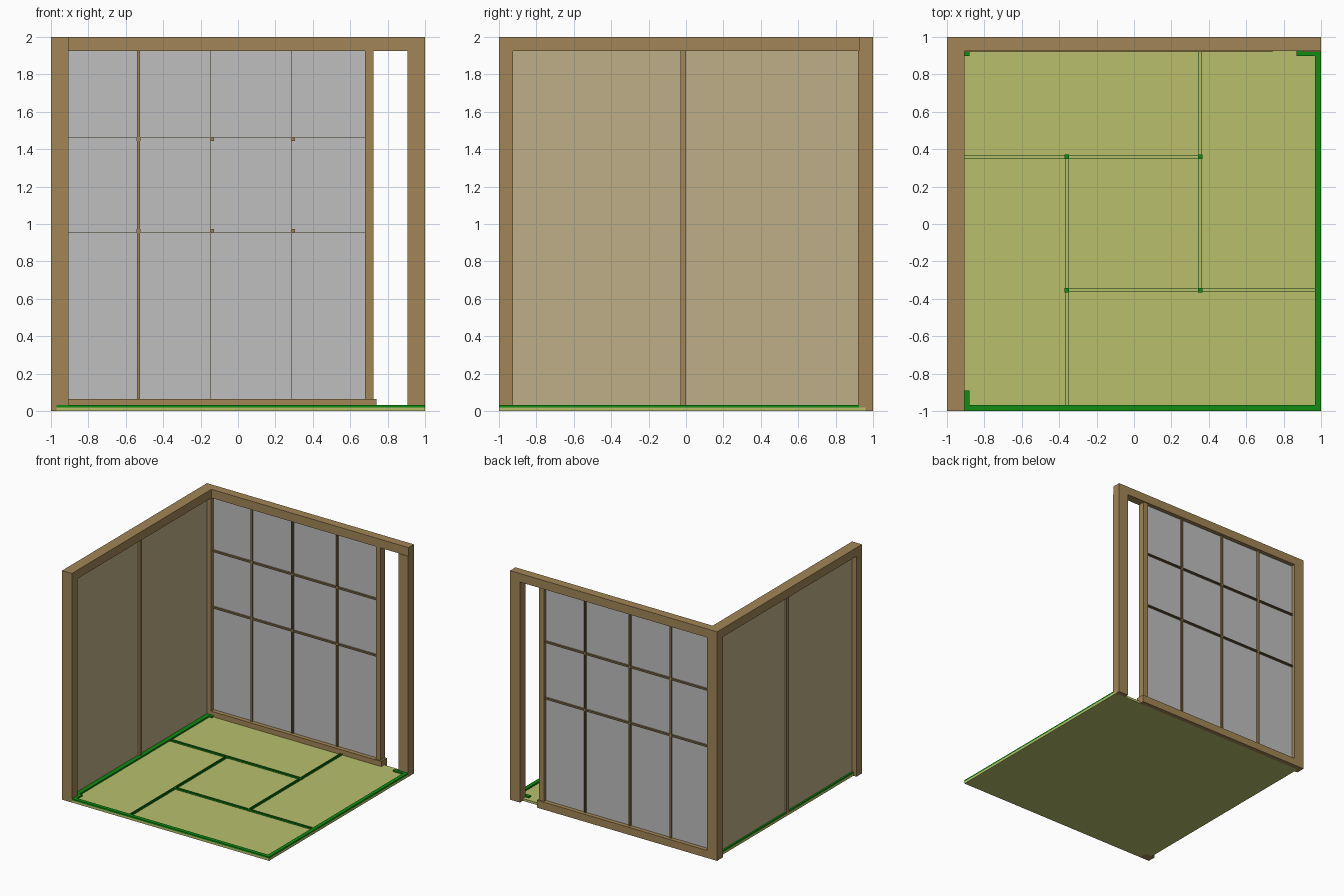
import bpy
import bmesh

cube = bpy.data.objects.get("Cube")
if cube:
    bpy.data.objects.remove(cube, do_unlink=True)


def material(name, rgb):
    m = bpy.data.materials.new(name)
    m.use_nodes = True
    m.diffuse_color = (*rgb, 1)
    bsdf = m.node_tree.nodes["Principled BSDF"]
    bsdf.inputs["Base Color"].default_value = (*rgb, 1)
    bsdf.inputs["Roughness"].default_value = 0.8
    return m


WOOD = material("brown wood", (0.36, 0.235, 0.093))
PAPER = material("grey paper", (0.52, 0.52, 0.52))
TAN = material("tan panel", (0.515, 0.429, 0.242))
MAT = material("straw mat", (0.479, 0.527, 0.15))
GREEN = material("green trim", (0.005, 0.262, 0.006))


def boxes(name, mat, *spans):
    """One object from boxes, each given as (x0, x1, y0, y1, z0, z1)."""
    bm = bmesh.new()
    for x0, x1, y0, y1, z0, z1 in spans:
        geo = bmesh.ops.create_cube(bm, size=1)
        for v in geo["verts"]:
            v.co = ((x0 + x1) / 2 + v.co.x * (x1 - x0),
                    (y0 + y1) / 2 + v.co.y * (y1 - y0),
                    (z0 + z1) / 2 + v.co.z * (z1 - z0))
    me = bpy.data.meshes.new(name)
    bm.to_mesh(me)
    bm.free()
    me.materials.append(mat)
    ob = bpy.data.objects.new(name, me)
    bpy.context.collection.objects.link(ob)
    return ob


IN = -0.905     # inner face of the side wall
BACK = 0.925    # inner face of the back wall
TOP = 1.925     # underside of the top beams
FIN = 0.002     # thickness of the thin trim walls

# Floor slab
boxes("floor", MAT, (-0.97, 1, -1, 0.96, 0, 0.02))

# Raised green border with inner corner pieces
boxes("floor_border", GREEN,
      (-0.97, 1, -1, -0.967, 0.02, 0.033),
      (0.967, 1, -0.967, BACK, 0.02, 0.033),
      (-0.97, -0.907, -0.967, BACK, 0.02, 0.033))
boxes("border_corners", GREEN,
      (-0.907, -0.88, -0.967, -0.89, 0.02, 0.033),
      (-0.907, -0.88, 0.897, BACK, 0.02, 0.033),
      (0.87, 0.967, 0.897, BACK, 0.02, 0.033))

# Seams between the mats: open channels with a thin wall on each side
W = 0.008
Z = (0.02, 0.033)
seams = []
for y, x0, x1 in ((0.36, IN, 0.355), (-0.355, -0.36, 0.967)):
    for s in (-W, W):
        seams.append((x0, x1, y + s - FIN / 2, y + s + FIN / 2, *Z))
for x, y0, y1 in ((-0.36, -0.967, 0.36), (0.355, -0.355, BACK)):
    for s in (-W, W):
        seams.append((x + s - FIN / 2, x + s + FIN / 2, y0, y1, *Z))
boxes("mat_seams", GREEN, *seams)
# Solid joints where seams meet
boxes("seam_joints", GREEN,
      *[(x - 0.012, x + 0.012, y - 0.012, y + 0.012, *Z)
        for x in (-0.36, 0.355) for y in (-0.355, 0.36)])

# Posts and top beams
boxes("corner_post", WOOD, (-1, IN, 0.92, 1, 0, TOP))
boxes("side_wall_post", WOOD, (-1, IN, -1, -0.925, 0, TOP))
boxes("doorway_post", WOOD, (0.905, 1, 0.92, 1, 0, TOP))
boxes("side_top_beam", WOOD, (-1, IN, -1, BACK, TOP, 2))
boxes("back_top_beam", WOOD, (-1, 1, BACK, 1, TOP, 2))

# Side wall panel and its centre mullion
boxes("side_panel", TAN, (-0.955, -0.945, -0.925, 0.92, 0.03, TOP))
boxes("side_mullion", WOOD, (-0.972, -0.928, -0.03, 0.0, 0.02, TOP))

# Sliding screen: bottom rail, stile and paper
boxes("screen_bottom_rail", WOOD, (IN, 0.74, 0.92, 1, 0, 0.065))
boxes("screen_stile", WOOD, (0.68, 0.725, 0.93, 0.99, 0.065, TOP))
boxes("screen_paper", PAPER, (IN, 0.68, 0.957, 0.963, 0.065, TOP))

# Screen lattice: thin paired walls, solid joints and one solid bar
G = (0.942, 0.978)
cols = (-0.532, -0.138, 0.295)
rows = (0.962, 1.455)
bars = [(-0.54, -0.524, *G, 0.065, TOP)]
for x in cols[1:]:
    for s in (-0.007, 0.007):
        bars.append((x + s - FIN / 2, x + s + FIN / 2, *G, 0.065, TOP))
for z in rows:
    for s in (-0.006, 0.006):
        bars.append((IN, 0.68, *G, z + s - FIN / 2, z + s + FIN / 2))
boxes("screen_lattice", WOOD, *bars)
boxes("lattice_joints", WOOD,
      *[(x - 0.011, x + 0.011, *G, z - 0.011, z + 0.011)
        for x in cols for z in rows])
